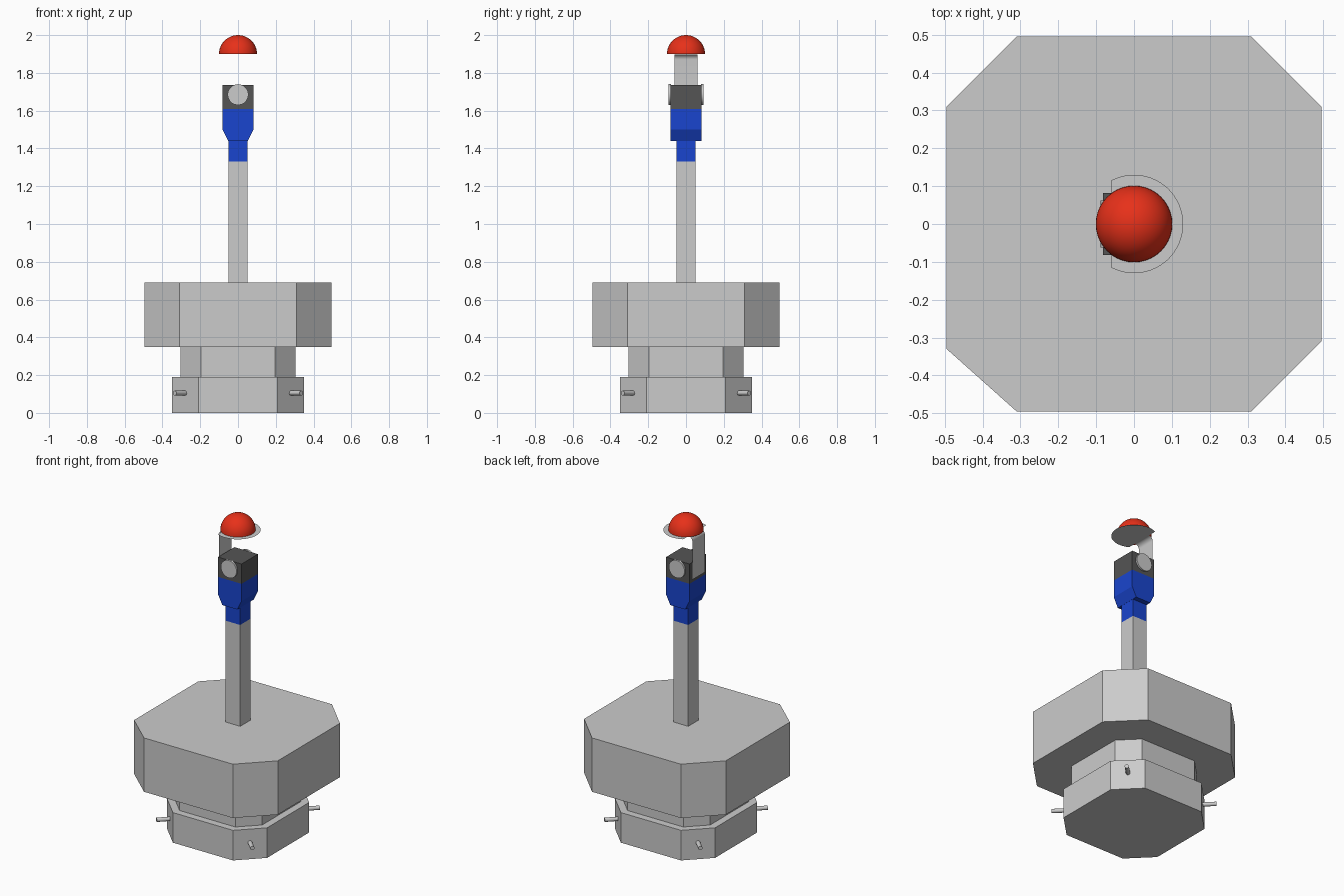
import bpy, bmesh
from math import pi, sin, cos, acos
from mathutils import Matrix, Vector

if "Cube" in bpy.data.objects:
    bpy.data.objects.remove(bpy.data.objects["Cube"])


def colour(name, rgb):
    m = bpy.data.materials.new(name)
    m.diffuse_color = (*rgb, 1)
    m.use_nodes = True
    m.node_tree.nodes["Principled BSDF"].inputs["Base Color"].default_value = m.diffuse_color
    return m


RED = colour("red", (0.80, 0.03, 0.01))
BLUE = colour("blue", (0.01, 0.06, 0.62))
DARK = colour("dark_grey", (0.09, 0.09, 0.09))


def finish(name, bm, mat=None, smooth=False, fix=True):
    if fix:
        bmesh.ops.recalc_face_normals(bm, faces=bm.faces)
    me = bpy.data.meshes.new(name)
    bm.to_mesh(me)
    bm.free()
    ob = bpy.data.objects.new(name, me)
    bpy.context.collection.objects.link(ob)
    if mat:
        me.materials.append(mat)
    if smooth:
        bpy.context.view_layer.objects.active = ob
        ob.select_set(True)
        bpy.ops.object.shade_smooth_by_angle(angle=0.6)
        ob.select_set(False)
    return ob


def prism(name, points, offset, mat=None):
    """Extrude a closed 3D outline along an offset."""
    bm = bmesh.new()
    face = bm.faces.new([bm.verts.new(p) for p in points])
    ext = bmesh.ops.extrude_face_region(bm, geom=[face], use_keep_orig=True)
    moved = [g for g in ext["geom"] if isinstance(g, bmesh.types.BMVert)]
    bmesh.ops.translate(bm, verts=moved, vec=offset)
    return finish(name, bm, mat)


def octagon(name, half, flat, z0, z1, corner=None):
    """Square block with chamfered corners; corner overrides the front-left cut."""
    c = corner or flat
    pts = [(flat, -half), (half, -flat), (half, flat), (flat, half),
           (-flat, half), (-half, flat), (-half, -c), (-flat, -half)]
    return prism(name, [(x, y, z0) for x, y in pts], (0, 0, z1 - z0))


def box(name, h, z0, z1, mat=None):
    pts = [(-h, -h, z0), (h, -h, z0), (h, h, z0), (-h, h, z0)]
    return prism(name, pts, (0, 0, z1 - z0), mat)


def rod(name, start, end, radius, segments):
    a, b = Vector(start), Vector(end)
    d = b - a
    mat = Matrix.Translation((a + b) / 2) @ d.to_track_quat('Z', 'Y').to_matrix().to_4x4()
    bm = bmesh.new()
    bmesh.ops.create_cone(bm, cap_ends=True, segments=segments, radius1=radius,
                          radius2=radius, depth=d.length, matrix=mat)
    return finish(name, bm, smooth=True)


# Stacked eight-sided base
octagon("foot", 0.35, 0.21, 0, 0.19)
octagon("neck", 0.305, 0.195, 0.19, 0.35)
octagon("body", 0.495, 0.31, 0.35, 0.69, corner=0.33)

# Pegs on the chamfered corners of the foot
for sx in (-1, 1):
    for sy in (-1, 1):
        rod("peg", (sx * 0.265, sy * 0.265, 0.105), (sx * 0.335, sy * 0.335, 0.105), 0.0125, 16)

# Post and blue holder
box("post", 0.051, 0.69, 1.33)
box("holder_sleeve", 0.051, 1.33, 1.44, BLUE)
profile = [(-0.052, 1.44), (0.052, 1.44), (0.082, 1.50), (0.082, 1.61), (-0.082, 1.61), (-0.082, 1.50)]
prism("holder", [(x, -0.082, z) for x, z in profile], (0, 0.164, 0), BLUE)

# Dark sensor box with a round lens front and back
box("sensor_box", 0.082, 1.61, 1.735, DARK)
for s in (-1, 1):
    rod("lens", (0, s * 0.08, 1.685), (0, s * 0.093, 1.685), 0.055, 32)

# Thin bent bracket, facing inwards
path = [(-0.088, 1.63)]
path += [(-0.06 - 0.028 * cos(a), 1.87 + 0.028 * sin(a)) for a in (i * pi / 16 for i in range(9))]
bm = bmesh.new()
rows = [[bm.verts.new((x, y, z)) for y in (-0.062, 0.062)] for x, z in path]
for (a, b), (c, d) in zip(rows, rows[1:]):
    bm.faces.new((a, b, d, c))
finish("bracket", bm, smooth=True, fix=False)

# Sheet plate under the dome: a disc cut straight on the left, facing down
end = acos(-0.06 / 0.13)
bm = bmesh.new()
bm.faces.new([bm.verts.new((0.13 * cos(t), 0.13 * sin(t), 1.898))
              for t in (end - 2 * end * i / 40 for i in range(41))])
finish("dome_plate", bm, fix=False)

# Red dome
bm = bmesh.new()
bmesh.ops.create_uvsphere(bm, u_segments=40, v_segments=24, radius=0.101,
                          matrix=Matrix.Translation((0, 0, 1.899)))
cut = bmesh.ops.bisect_plane(bm, geom=bm.verts[:] + bm.edges[:] + bm.faces[:], dist=1e-5,
                             plane_co=(0, 0, 1.899), plane_no=(0, 0, -1), clear_outer=True)
bmesh.ops.holes_fill(bm, edges=[e for e in bm.edges if e.is_boundary], sides=0)
finish("dome", bm, RED, smooth=True)
